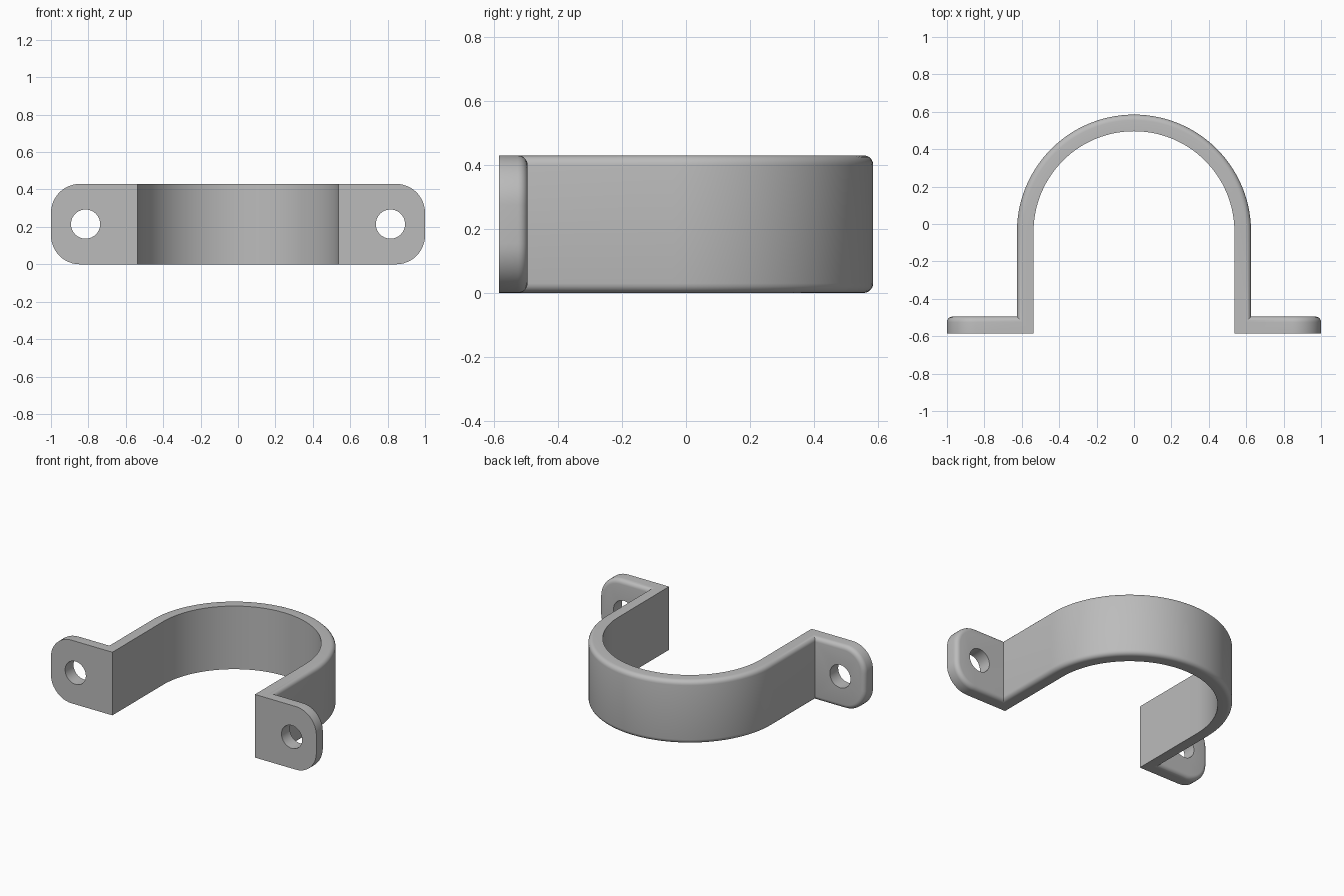
import bpy, bmesh
from math import pi, cos, sin, hypot, radians

default = bpy.data.objects.get("Cube")
if default:
    bpy.data.objects.remove(default)

HEIGHT = 0.43
INNER, OUTER = 0.537, 0.626     # strap radii
ARC_Y = -0.041                  # centre of the arch
FRONT, BACK = -0.585, -0.495    # faces of the mounting ears
CORNER, FILLET, HOLE = 0.155, 0.03, 0.078
HOLE_X = 0.815
ARC_STEPS = 56

grey = bpy.data.materials.new("plain grey")
grey.use_nodes = True
colour = (0.5, 0.5, 0.5, 1)
grey.diffuse_color = colour
grey.node_tree.nodes["Principled BSDF"].inputs["Base Color"].default_value = colour

# Paired inner and outer profile points: ear, leg, arch, leg, ear
right_side = [((1, FRONT), (1, BACK)), ((INNER, FRONT), (OUTER, BACK))]
arch = []
for i in range(ARC_STEPS + 1):
    a = pi * i / ARC_STEPS
    arch.append(tuple((r * cos(a), ARC_Y + r * sin(a)) for r in (INNER, OUTER)))
left_side = [tuple((-x, y) for x, y in pair) for pair in reversed(right_side)]
profile = right_side + arch + left_side

# Sweep a rectangular section along the profile
bm = bmesh.new()
rings = []
for inner, outer in profile:
    rings.append([bm.verts.new((*p, z)) for p, z in
                  ((inner, 0), (outer, 0), (outer, HEIGHT), (inner, HEIGHT))])
for a, b in zip(rings, rings[1:]):
    for i in range(4):
        j = (i + 1) % 4
        bm.faces.new((a[i], a[j], b[j], b[i]))
bm.faces.new(rings[0])
bm.faces.new(rings[-1])
bmesh.ops.recalc_face_normals(bm, faces=bm.faces)

# Round the ear corners
ends = [e for e in bm.edges
        if all(abs(v.co.x) > 0.99 for v in e.verts)
        and abs(e.verts[0].co.z - e.verts[1].co.z) < 0.01]
bmesh.ops.bevel(bm, geom=ends, offset=CORNER, offset_type='OFFSET',
                segments=12, profile=0.5, affect='EDGES')


def on_outer(v):
    x, y = v.co.x, v.co.y
    if y < BACK - 0.01:
        return False
    return abs(x) > OUTER - 0.005 or hypot(x, y - ARC_Y) > OUTER - 0.01


def is_rim(e):
    inside_corner = all(abs(abs(v.co.x) - OUTER) < 0.005 for v in e.verts) \
        and abs(e.verts[0].co.z - e.verts[1].co.z) > 0.1
    return all(on_outer(v) for v in e.verts) and not inside_corner \
        and e.calc_face_angle(0) > 1


# Soften the outer rim
bmesh.ops.bevel(bm, geom=[e for e in bm.edges if is_rim(e)], offset=FILLET,
                offset_type='OFFSET', segments=5, profile=0.5, affect='EDGES')
bmesh.ops.recalc_face_normals(bm, faces=bm.faces)
mesh = bpy.data.meshes.new("pipe_strap")
bm.to_mesh(mesh)
bm.free()
mesh.materials.append(grey)
strap = bpy.data.objects.new("pipe_strap", mesh)
bpy.context.collection.objects.link(strap)

# Drill the screw holes
for side in (-1, 1):
    bpy.ops.mesh.primitive_cylinder_add(
        vertices=40, radius=HOLE, depth=0.4, rotation=(pi / 2, 0, 0),
        location=(side * HOLE_X, (FRONT + BACK) / 2, HEIGHT / 2))
    cutter = bpy.context.object
    cutter.name = "hole_cutter"
    cutter.hide_render = True
    cutter.data.materials.append(grey)
    bpy.context.view_layer.objects.active = strap
    drill = strap.modifiers.new("screw_hole", 'BOOLEAN')
    drill.operation = 'DIFFERENCE'
    drill.solver = 'EXACT'
    drill.object = cutter
    bpy.ops.object.modifier_apply(modifier=drill.name)
    bpy.data.objects.remove(cutter)

# Smooth the curves, keep the creases
bpy.ops.object.select_all(action='DESELECT')
strap.select_set(True)
bpy.context.view_layer.objects.active = strap
bpy.ops.object.shade_smooth_by_angle(angle=radians(30))
